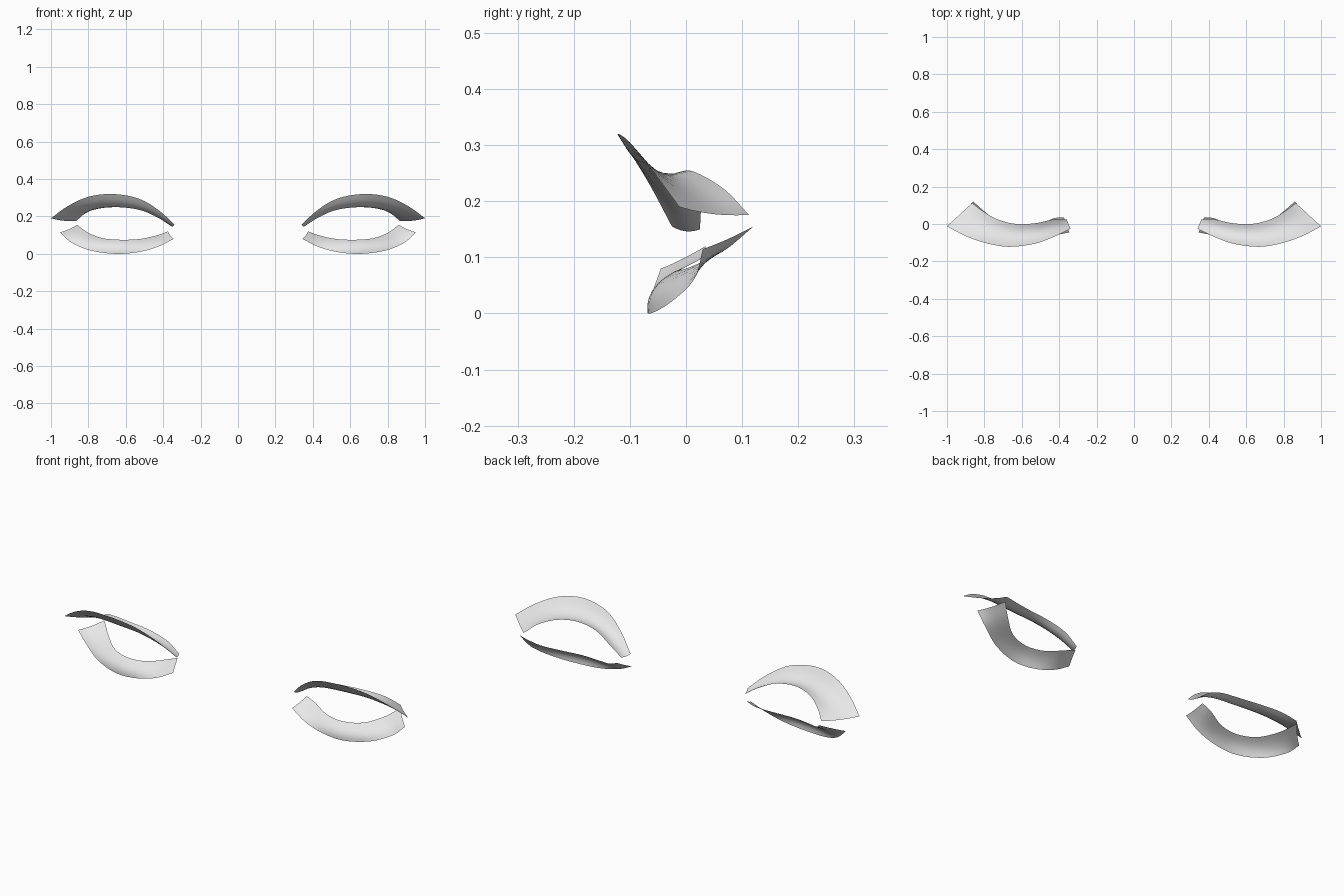
import bpy
from mathutils import Vector

COLUMNS, ROWS = 24, 6

cube = bpy.data.objects.get("Cube")
if cube:
    bpy.data.objects.remove(cube, do_unlink=True)

# One plain pale grey for all strips
grey = bpy.data.materials.new("pale_grey")
grey.use_nodes = True
colour = (0.8, 0.8, 0.8, 1.0)
grey.diffuse_color = colour
grey.node_tree.nodes["Principled BSDF"].inputs["Base Color"].default_value = colour


def along(points, t):
    """Smooth curve through the points, with t running from 0 to 1."""
    last = len(points) - 1
    place = t * last
    i = min(int(place), last - 1)
    f = place - i
    b, c = points[i], points[i + 1]
    a = points[i - 1] if i > 0 else b * 2 - c
    d = points[i + 2] if i + 2 <= last else c * 2 - b
    return b + (c - a) * f / 2 + (a * 2 - b * 5 + c * 4 - d) * f**2 / 2 \
        + (b * 3 - a - c * 3 + d) * f**3 / 2


def lash(name, root, tip, bend, end_bend):
    """Curved sheet from the root edge to the tip edge, bowed across its width."""
    root = [Vector(p) for p in root]
    tip = [Vector(p) for p in tip]
    bend, end_bend = Vector(bend), Vector(end_bend)
    verts, faces = [], []
    for c in range(COLUMNS + 1):
        t = c / COLUMNS
        middle = 4 * t * (1 - t)
        bow = end_bend.lerp(bend, middle)
        start, end = along(root, t), along(tip, t)
        for r in range(ROWS + 1):
            s = r / ROWS
            verts.append(start.lerp(end, s) + bow * (4 * s * (1 - s)))
    step = ROWS + 1
    for c in range(COLUMNS):
        for r in range(ROWS):
            k = c * step + r
            faces.append((k, k + 1, k + step + 1, k + step))
    for side, sign in (("left", 1), ("right", -1)):
        mesh = bpy.data.meshes.new(f"{side}_{name}")
        # Reverse the winding on the mirrored side so both face the same way
        mesh.from_pydata([(v.x * sign, v.y, v.z) for v in verts], [],
                         [f[::sign] for f in faces])
        mesh.materials.append(grey)
        mesh.shade_smooth()
        bpy.context.collection.objects.link(bpy.data.objects.new(mesh.name, mesh))


# Upper lashes, from the inner to the outer corner of the eye
lash("upper_lash",
     root=[(.36, .025, .15), (.43, .025, .2), (.52, .005, .24), (.63, 0, .255),
           (.73, .025, .248), (.81, .07, .22), (.865, .112, .176)],
     tip=[(.34, -.025, .155), (.42, -.065, .23), (.53, -.105, .295),
          (.67, -.122, .32), (.8, -.1, .305), (.91, -.06, .255), (1, -.012, .19)],
     bend=(0, -.005, -.03), end_bend=(0, 0, -.006))

# Lower lashes, from the outer to the inner corner of the eye
lash("lower_lash",
     root=[(.86, .12, .155), (.8, .068, .112), (.72, .008, .083), (.62, -.02, .075),
           (.52, -.008, .08), (.43, .03, .1), (.375, .035, .12)],
     tip=[(.95, .03, .115), (.89, .014, .06), (.79, -.03, .018), (.66, -.064, 0),
          (.54, -.068, .008), (.43, -.06, .037), (.345, -.045, .08)],
     bend=(0, -.016, .004), end_bend=(0, -.004, -.004))
